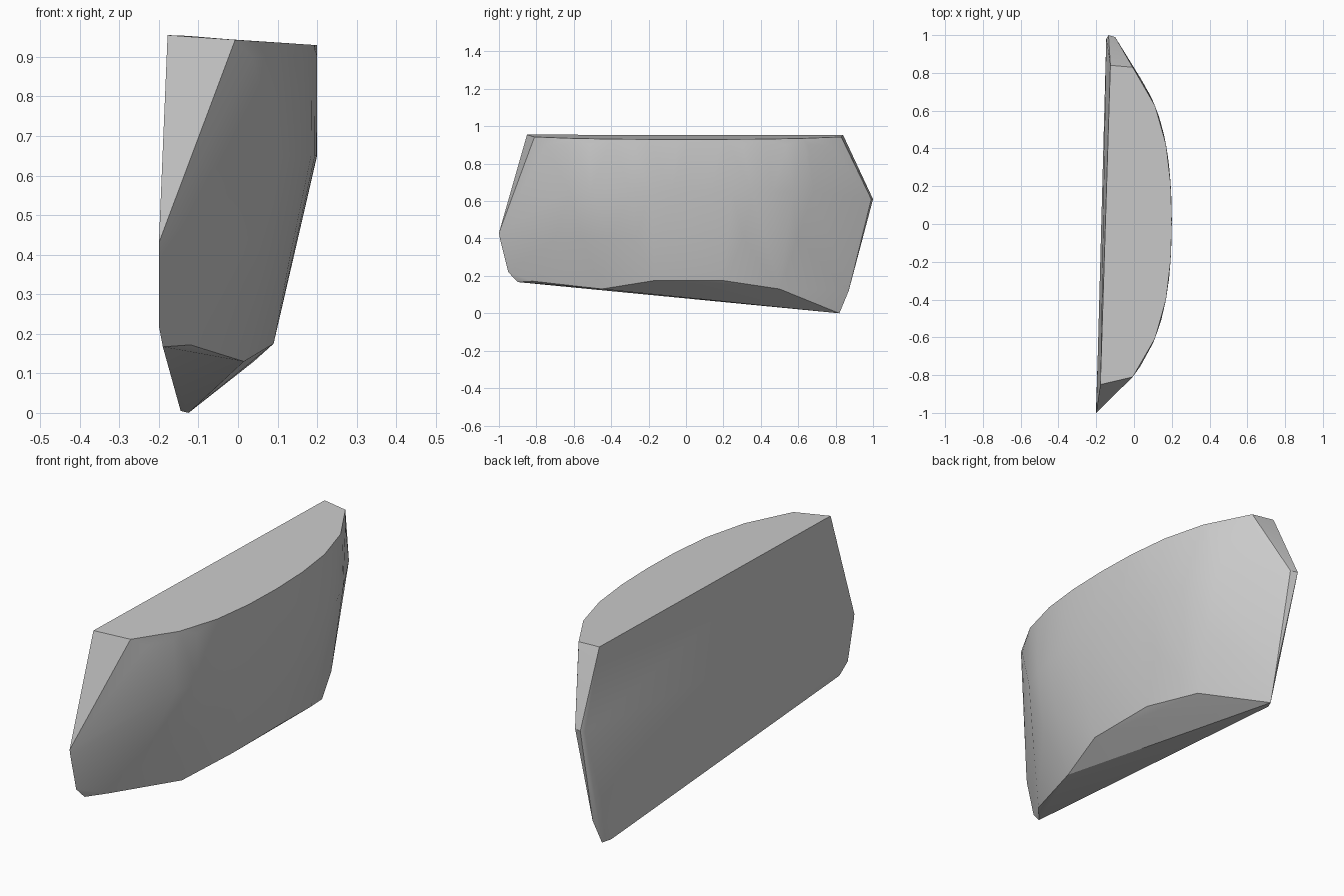
import bpy, bmesh, math

cube = bpy.data.objects.get("Cube")
if cube:
    bpy.data.objects.remove(cube, do_unlink=True)


def bulge(y):
    """Depth of the rounded face along its length."""
    y -= 0.01
    return 0.2 - 0.14 * y**2 - 0.25 * y**4


def rounded_row(start, end, count, z, shift=0.0):
    """Points along the rounded face at one height."""
    rows = [start + (end - start) * i / (count - 1) for i in range(count)]
    return [(bulge(y) + shift, y, z) for y in rows]


# Flat broken face
points = [(-0.178, -0.85, 0.955), (-0.2, -1, 0.43), (-0.2, -0.995, 0.4),
          (-0.2, -0.95, 0.22), (-0.19, -0.9, 0.167), (-0.145, 0.78, 0.005),
          (-0.147, 0.98, 0.6), (-0.125, 0.84, 0.953)]
# Pointed back end
points += [(-0.135, 1, 0.61), (-0.1, 0.99, 0.61), (-0.11, 0.87, 0.12)]
# Slanted underside
points += [(-0.12, -0.82, 0.172), (0.015, -0.45, 0.13), (0.09, -0.17, 0.175),
           (0.09, 0.2, 0.175), (0.04, 0.5, 0.13), (-0.125, 0.82, 0)]
# Top rim, chipped edge below it, and shoulder of the rounded face
points += [(x, y, 0.954 - 0.065 * (x + 0.175))
           for x, y, z in rounded_row(-0.81, 0.83, 9, 0)]
points += rounded_row(-0.75, 0.77, 14, 0.9)
points += rounded_row(-0.62, 0.68, 13, 0.65)
points += rounded_row(-0.7, 0.74, 11, 0.4, -0.055)

# Wrap the points in a convex shell
bm = bmesh.new()
for p in points:
    bm.verts.new(p)
hull = bmesh.ops.convex_hull(bm, input=bm.verts)
loose = {v for v in hull["geom_interior"] + hull["geom_unused"]
         if isinstance(v, bmesh.types.BMVert) and not v.link_faces}
bmesh.ops.delete(bm, geom=list(loose), context="VERTS")
bmesh.ops.dissolve_limit(bm, angle_limit=math.radians(1.5),
                         verts=bm.verts, edges=bm.edges)
bmesh.ops.recalc_face_normals(bm, faces=bm.faces)
mesh = bpy.data.meshes.new("rock_shard")
bm.to_mesh(mesh)
bm.free()

shard = bpy.data.objects.new("rock_shard", mesh)
bpy.context.collection.objects.link(shard)

# Plain grey stone
stone = bpy.data.materials.new("grey_stone")
stone.use_nodes = True
colour = (0.6, 0.6, 0.6, 1)
stone.diffuse_color = colour
stone.node_tree.nodes["Principled BSDF"].inputs["Base Color"].default_value = colour
mesh.materials.append(stone)

# Smooth the rounded face, keep the broken edges crisp
bpy.ops.object.select_all(action="DESELECT")
shard.select_set(True)
bpy.context.view_layer.objects.active = shard
bpy.ops.object.shade_smooth_by_angle(angle=math.radians(30))
